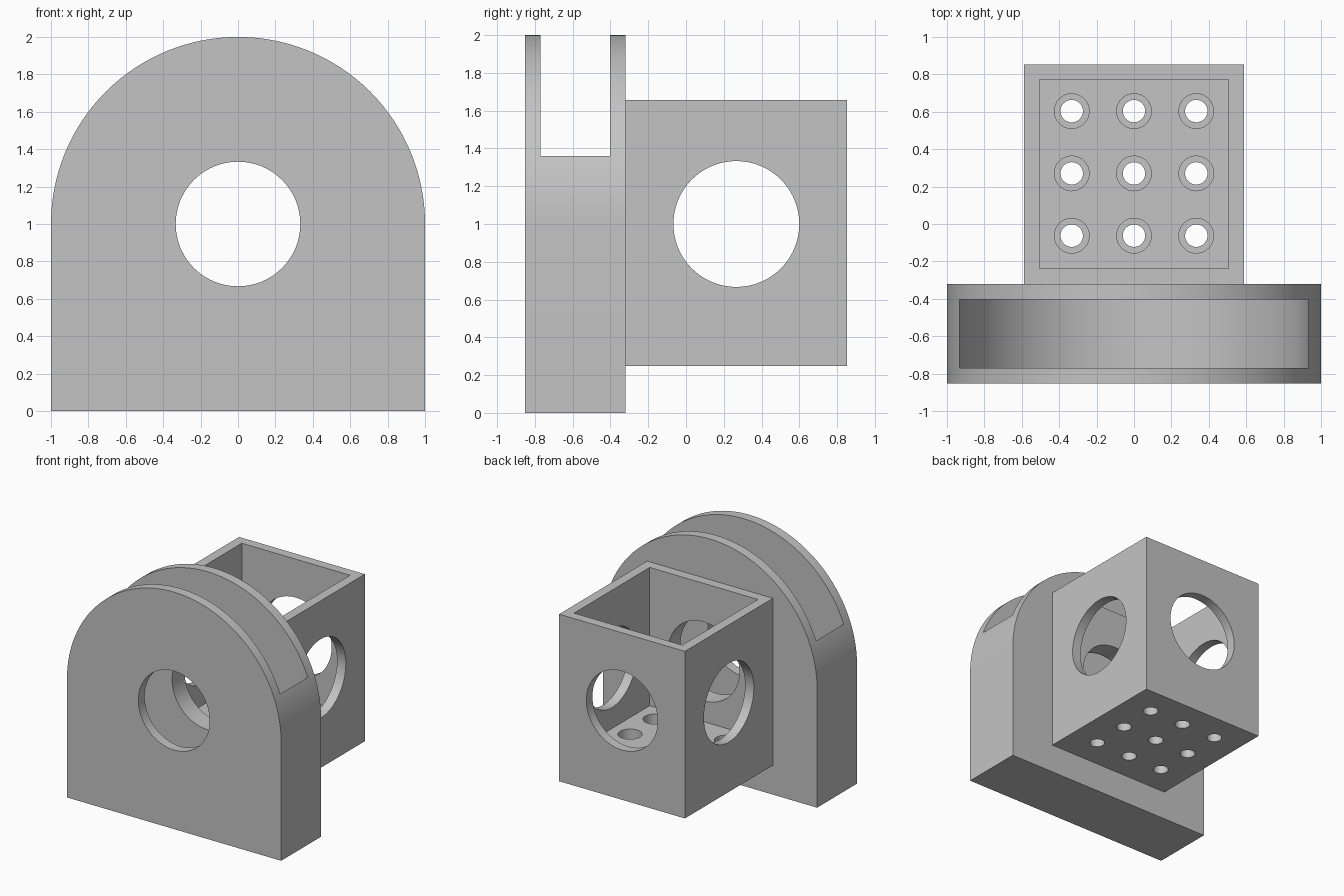
import bpy
import bmesh
from math import pi, sin, cos, radians
from mathutils import Matrix

cube = bpy.data.objects.get("Cube")
if cube:
    bpy.data.objects.remove(cube, do_unlink=True)

GREY = (0.55, 0.55, 0.55, 1.0)
mat = bpy.data.materials.new("plain_grey")
mat.use_nodes = True
mat.diffuse_color = GREY
mat.node_tree.nodes["Principled BSDF"].inputs["Base Color"].default_value = GREY

AXLE_Z = 1.0
HOLE_R = 0.333
BACK = 0.853      # rear face of the box
JOINT = -0.32     # where the plate meets the box
BOX_MID = (BACK + JOINT) / 2


def make_object(name, bm):
    bmesh.ops.recalc_face_normals(bm, faces=bm.faces)
    mesh = bpy.data.meshes.new(name)
    bm.to_mesh(mesh)
    bm.free()
    mesh.materials.append(mat)
    obj = bpy.data.objects.new(name, mesh)
    bpy.context.collection.objects.link(obj)
    return obj


def block(name, x, y, z):
    """Box from (min, max) ranges."""
    bm = bmesh.new()
    bmesh.ops.create_cube(bm, size=1)
    for v in bm.verts:
        v.co = [r[0] + (c + 0.5) * (r[1] - r[0]) for c, r in zip(v.co, (x, y, z))]
    return make_object(name, bm)


def cylinder(name, radius, length, centre, axis="Z", sides=96):
    turn = {"X": Matrix.Rotation(pi / 2, 4, "Y"),
            "Y": Matrix.Rotation(pi / 2, 4, "X"),
            "Z": Matrix.Identity(4)}[axis]
    bm = bmesh.new()
    bmesh.ops.create_cone(bm, cap_ends=True, segments=sides, radius1=radius,
                          radius2=radius, depth=length,
                          matrix=Matrix.Translation(centre) @ turn)
    return make_object(name, bm)


def profile(name, points, y0, y1):
    """Extrude an x-z outline along y."""
    bm = bmesh.new()
    face = bm.faces.new([bm.verts.new((x, y0, z)) for x, z in points])
    out = bmesh.ops.extrude_face_region(bm, geom=[face])
    verts = [g for g in out["geom"] if isinstance(g, bmesh.types.BMVert)]
    bmesh.ops.translate(bm, verts=verts, vec=(0, y1 - y0, 0))
    return make_object(name, bm)


def half_round(radius, end_z, side, steps=64):
    """Half circle about the axle, with straight legs to end_z."""
    arc = [(radius * cos(pi * i / steps), AXLE_Z + side * radius * sin(pi * i / steps))
           for i in range(steps + 1)]
    return arc + [(-radius, end_z), (radius, end_z)]


def cut(obj, cutters):
    for cutter in cutters:
        mod = obj.modifiers.new("cut", "BOOLEAN")
        mod.operation = "DIFFERENCE"
        mod.solver = "EXACT"
        mod.object = cutter
    graph = bpy.context.evaluated_depsgraph_get()
    mesh = bpy.data.meshes.new_from_object(obj.evaluated_get(graph))
    obj.modifiers.clear()
    obj.data = mesh
    for cutter in cutters:
        bpy.data.objects.remove(cutter, do_unlink=True)


# Arched wheel housing with a round-bottomed slot and an axle hole
housing = profile("wheel_housing", half_round(1.0, 0.0, 1), -BACK, JOINT)
cut(housing, [
    profile("slot_cutter", half_round(0.933, 2.2, -1), -0.77, -0.403),
    cylinder("axle_cutter", HOLE_R, 1.0, (0, -0.6, AXLE_Z), "Y"),
])

# Open-topped box with a thick floor, round windows and mounting holes
FLOOR = 0.49
box = block("mounting_box", (-0.587, 0.587), (JOINT, BACK), (0.247, 1.657))
cutters = [
    block("cavity_cutter", (-0.505, 0.505), (-0.237, 0.772), (FLOOR, 2.0)),
    cylinder("long_window_cutter", HOLE_R, 2.0, (0, BOX_MID, AXLE_Z), "Y"),
    cylinder("cross_window_cutter", HOLE_R, 2.0, (0, BOX_MID, AXLE_Z), "X"),
]
for i in (-1, 0, 1):
    for j in (-1, 0, 1):
        x, y = i * HOLE_R, BOX_MID + 0.004 + j * HOLE_R
        cutters.append(cylinder("screw_cutter", 0.06, 0.6, (x, y, 0.3), sides=32))
        cutters.append(cylinder("bore_cutter", 0.093, 0.25, (x, y, 0.455), sides=32))
cut(box, cutters)

# Smooth the curved walls, keep edges crisp
bpy.ops.object.select_all(action="DESELECT")
for obj in (housing, box):
    obj.select_set(True)
    bpy.context.view_layer.objects.active = obj
bpy.ops.object.shade_smooth_by_angle(angle=radians(30))
